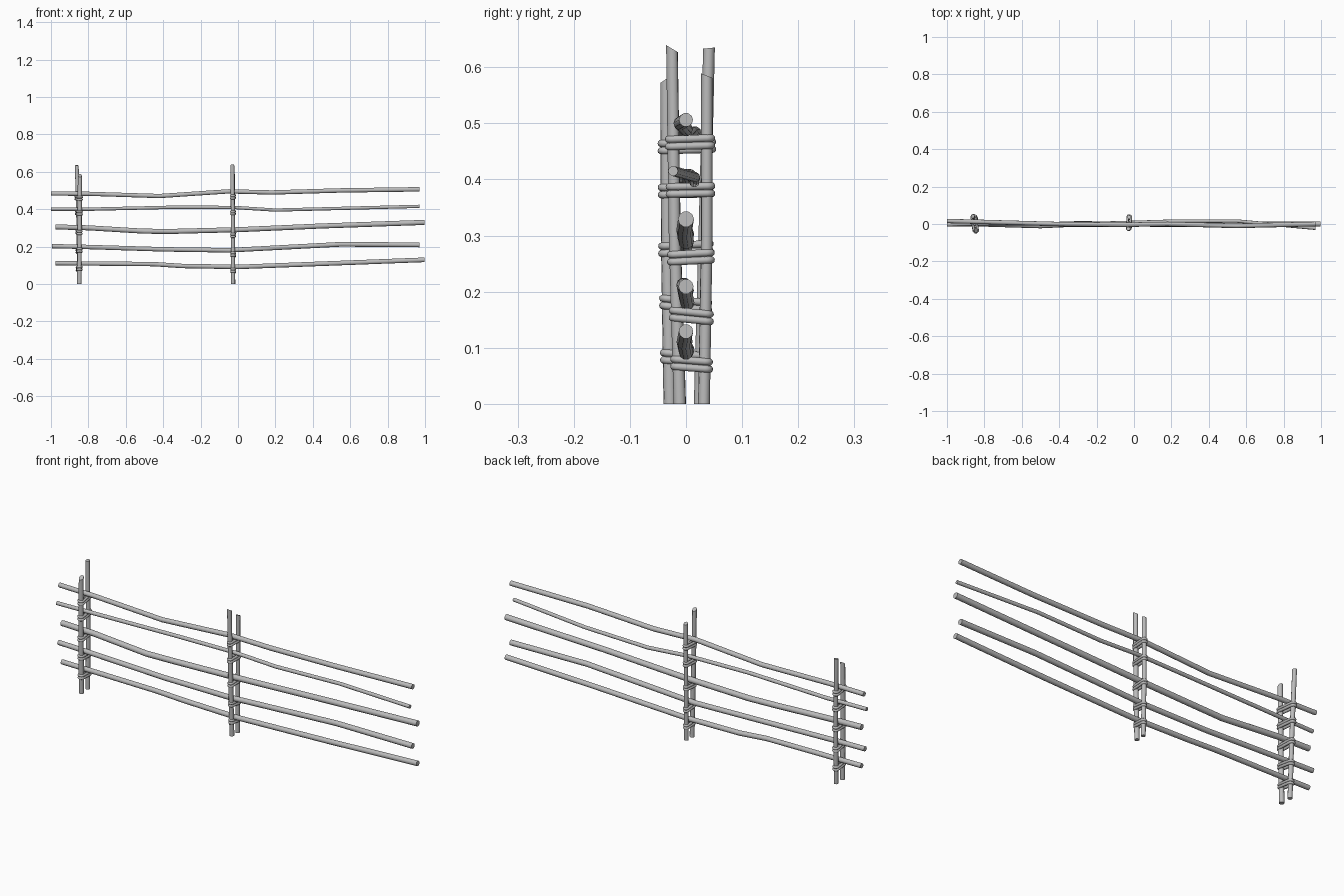
import bpy
import math
from mathutils import Vector

cube = bpy.data.objects.get("Cube")
if cube:
    bpy.data.objects.remove(cube, do_unlink=True)

wood = bpy.data.materials.new("grey wood")
wood.use_nodes = True
GREY = (0.5, 0.5, 0.5, 1)
wood.diffuse_color = GREY
wood.node_tree.nodes["Principled BSDF"].inputs["Base Color"].default_value = GREY


def tube(name, points, start, end=None, cyclic=False, resolution=3):
    """Sweep a round section along points, tapering from start to end radius."""
    end = end or start
    curve = bpy.data.curves.new(name + "_path", "CURVE")
    curve.dimensions = "3D"
    curve.bevel_depth = 1
    curve.bevel_resolution = resolution
    curve.use_fill_caps = not cyclic
    spline = curve.splines.new("POLY")
    spline.points.add(len(points) - 1)
    spline.use_cyclic_u = cyclic
    for i, (point, co) in enumerate(zip(spline.points, points)):
        point.co = (*co, 1)
        point.radius = start + (end - start) * i / (len(points) - 1)
    path = bpy.data.objects.new(name + "_path", curve)
    bpy.context.collection.objects.link(path)
    bpy.context.view_layer.update()
    graph = bpy.context.evaluated_depsgraph_get()
    mesh = bpy.data.meshes.new_from_object(path.evaluated_get(graph))
    bpy.data.objects.remove(path, do_unlink=True)
    obj = bpy.data.objects.new(name, mesh)
    bpy.context.collection.objects.link(obj)
    mesh.materials.clear()
    mesh.materials.append(wood)
    bpy.ops.object.select_all(action="DESELECT")
    obj.select_set(True)
    bpy.context.view_layer.objects.active = obj
    bpy.ops.object.shade_smooth_by_angle(angle=math.radians(50))
    return obj


def post(name, points, radius, slope):
    """Upright stake with a slanted cut on top and a level foot."""
    obj = tube(name, points, radius, radius * 0.95)
    top = Vector(points[-1])
    for v in obj.data.vertices:
        if v.co.z > top.z - 0.01:
            v.co.z = top.z + slope * (v.co.y - top.y)
        elif v.co.z < 0.01:
            v.co.z = 0


# Stakes, in front and back pairs
STAKES = {
    "left_front_post": ([(-0.848, -0.028, 0), (-0.847, -0.033, 0.3), (-0.845, -0.034, 0.58)], 0.0122, 0.7),
    "left_back_post": ([(-0.85, 0.025, 0), (-0.853, 0.033, 0.3), (-0.862, 0.041, 0.634)], 0.011, 0.1),
    "middle_front_post": ([(-0.026, -0.011, 0), (-0.027, -0.02, 0.3), (-0.03, -0.025, 0.633)], 0.0112, -0.6),
    "middle_back_post": ([(-0.025, 0.032, 0), (-0.026, 0.037, 0.3), (-0.025, 0.037, 0.585)], 0.0106, -0.4),
}
for name, (points, radius, slope) in STAKES.items():
    post(name, points, radius, slope)

# Long, gently bent rails, lowest first
RAILS = [
    (0.012, 0.013, [(-0.975, 0, 0.111), (-0.45, -0.002, 0.106), (-0.3, 0.003, 0.096),
                    (0, 0, 0.091), (0.5, -0.004, 0.11), (0.997, 0, 0.129)]),
    (0.012, 0.0135, [(-0.995, 0.002, 0.202), (-0.85, 0, 0.199), (-0.4, -0.004, 0.185),
                     (-0.05, 0.002, 0.18), (0.55, -0.004, 0.212), (0.97, 0, 0.209)]),
    (0.014, 0.0142, [(-0.975, 0, 0.305), (-0.8, 0, 0.3), (-0.5, -0.009, 0.282), (-0.35, -0.002, 0.281),
                     (0, 0, 0.29), (0.45, -0.003, 0.31), (0.997, 0, 0.329)]),
    (0.0095, 0.009, [(-1, -0.004, 0.4), (-0.78, 0.002, 0.4), (-0.35, 0, 0.41), (-0.02, 0.008, 0.409),
                     (0.2, 0.015, 0.395), (0.55, 0.016, 0.404), (0.97, -0.023, 0.415)]),
    (0.0115, 0.0125, [(-1, 0.016, 0.483), (-0.8, 0.011, 0.482), (-0.42, 0, 0.47), (-0.05, -0.004, 0.495),
                      (0.18, 0, 0.489), (0.55, -0.01, 0.5), (0.97, 0, 0.506)]),
]
for i, (start, end, points) in enumerate(RAILS):
    tube(f"rail_{i + 1}", points, start, end)


def stake_at(name, z):
    """Centre of a stake at height z."""
    points = [Vector(p) for p in STAKES[name][0]]
    for a, b in zip(points, points[1:]):
        if z <= b.z:
            return a.lerp(b, (z - a.z) / (b.z - a.z))
    return points[-1]


def binding(name, side, z, tilt, reach):
    """Cord wound twice round a pair of stakes to carry a rail."""
    front, back = stake_at(side + "_front_post", z), stake_at(side + "_back_post", z)
    steps = 8
    for turn in (-1, 1):
        loop = []
        for centre, base in ((front, math.pi), (back, 0)):
            for k in range(steps + 1):
                angle = base + math.pi * k / steps
                co = centre + Vector((reach * math.cos(angle), reach * math.sin(angle), 0))
                co.z = z + turn * 0.0065 + tilt * (co.y - 0.005)
                loop.append(co)
        tube(f"{name}_turn_{1 if turn < 0 else 2}", loop, 0.0065, cyclic=True, resolution=4)


# Cord bindings just beneath each rail
BINDINGS = {
    "left": (0.0105, [0.081, 0.177, 0.277, 0.38, 0.459]),
    "middle": (0.0085, [0.071, 0.157, 0.261, 0.381, 0.466]),
}
TILTS = [-0.08, -0.1, 0.05, 0.02, 0.03]
for side, (reach, heights) in BINDINGS.items():
    for i, (z, tilt) in enumerate(zip(heights, TILTS)):
        binding(f"{side}_binding_{i + 1}", side, z, tilt, reach)
